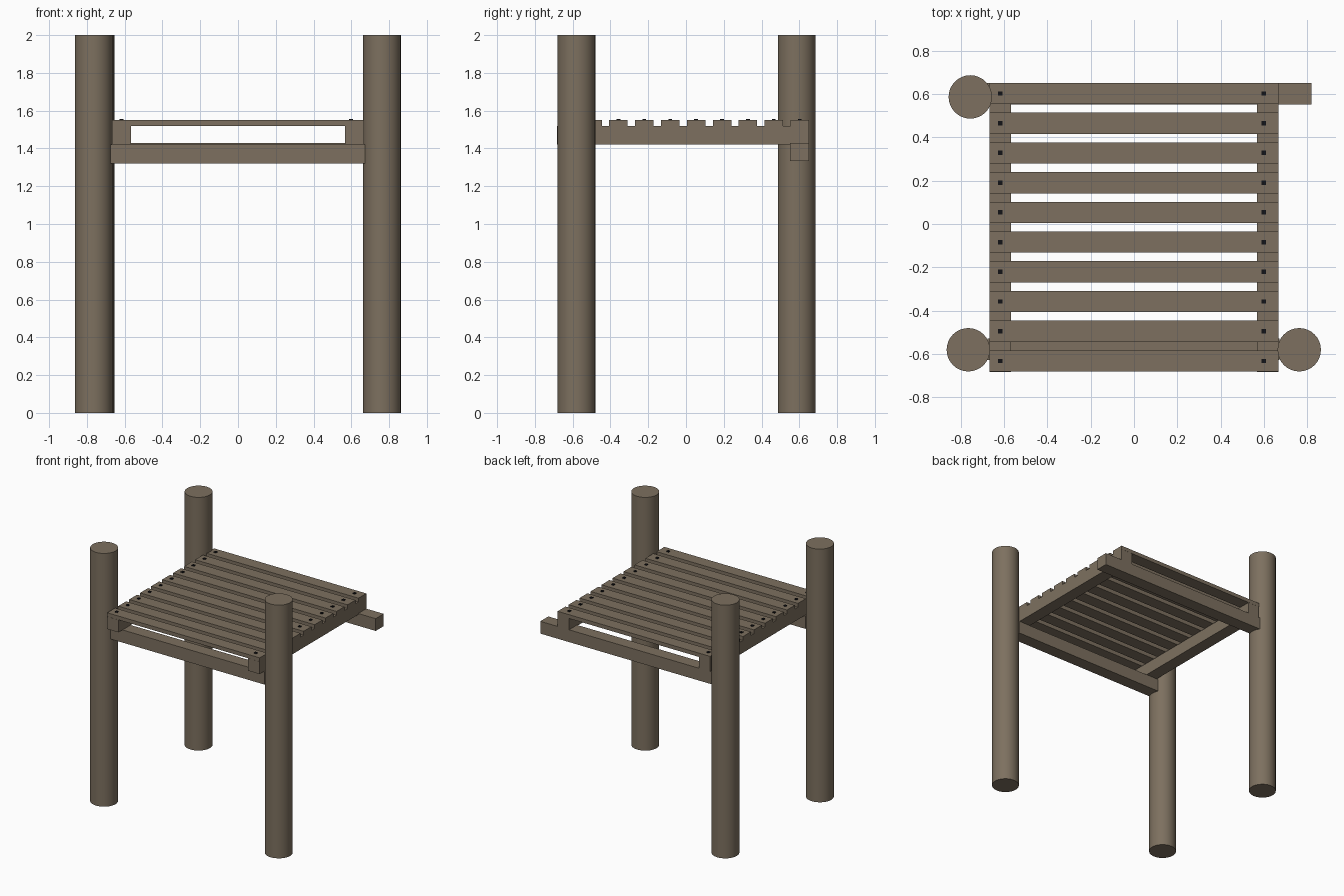
import bpy
import math

if "Cube" in bpy.data.objects:
    bpy.data.objects.remove(bpy.data.objects["Cube"])


def material(name, rgb):
    m = bpy.data.materials.new(name)
    m.diffuse_color = (*rgb, 1)
    m.use_nodes = True
    m.node_tree.nodes["Principled BSDF"].inputs["Base Color"].default_value = m.diffuse_color
    return m


wood = material("weathered wood", (0.205, 0.163, 0.115))
iron = material("dark iron", (0.006, 0.006, 0.008))


def box(name, x, y, z, mat=wood):
    """Box from (min, max) ranges along each axis."""
    bpy.ops.mesh.primitive_cube_add(size=1, location=[sum(r) / 2 for r in (x, y, z)])
    ob = bpy.context.object
    ob.name = name
    ob.scale = [r[1] - r[0] for r in (x, y, z)]
    bpy.ops.object.transform_apply(location=False, rotation=False, scale=True)
    ob.data.materials.append(mat)
    return ob


def post(name, x, y):
    bpy.ops.mesh.primitive_cylinder_add(vertices=32, radius=0.1, depth=2, location=(x, y, 1))
    ob = bpy.context.object
    ob.name = name
    ob.data.materials.append(wood)
    bpy.ops.object.shade_smooth_by_angle(angle=math.radians(40))


# Three round posts (the back right corner has none)
post("front_left_post", -0.764, -0.58)
post("front_right_post", 0.762, -0.58)
post("back_left_post", -0.755, 0.586)

# Cross beams under the deck; the back one sticks out to the right
box("front_beam", (-0.675, 0.672), (-0.628, -0.527), (1.32, 1.42))
box("back_beam", (-0.68, 0.818), (0.55, 0.65), (1.333, 1.43))

# Side rails carrying the slats
for side, name in ((-1, "left_rail"), (1, "right_rail")):
    box(name, sorted((side * 0.567, side * 0.666)), (-0.682, 0.65), (1.422, 1.52))

# Deck slats, each with a nail at both ends
for i in range(10):
    y = 0.602 - i * 0.1371
    box(f"slat_{i + 1}", (-0.666, 0.666), (y - 0.049, y + 0.049), (1.52, 1.55))
    for x, end in ((-0.617, "left"), (0.598, "right")):
        box(f"{end}_nail_{i + 1}", (x - 0.01, x + 0.01), (y - 0.01, y + 0.01),
            (1.53, 1.556), iron)
